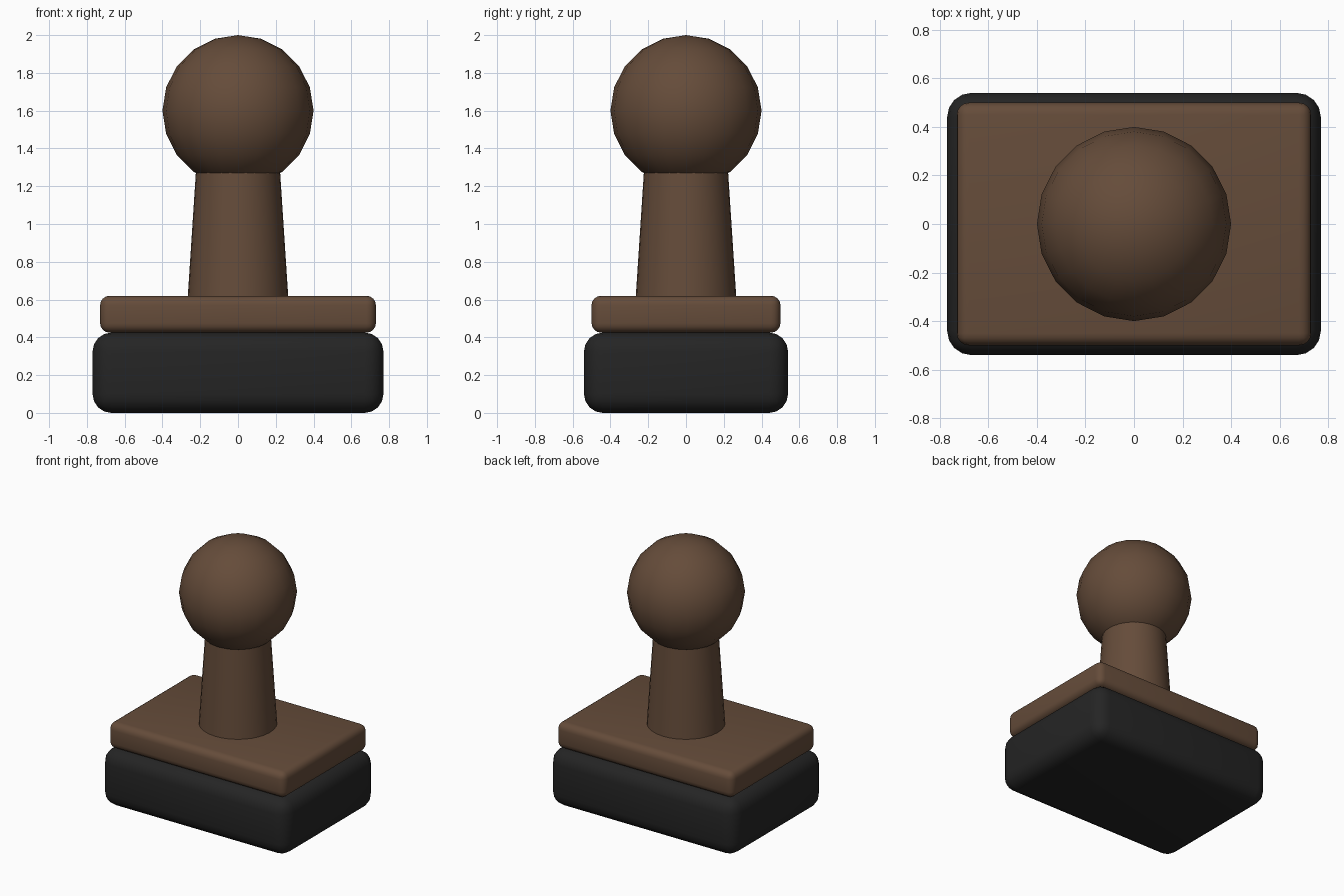
import bpy
from math import radians

cube = bpy.data.objects.get("Cube")
if cube:
    bpy.data.objects.remove(cube, do_unlink=True)


def make_material(name, colour):
    mat = bpy.data.materials.new(name)
    mat.use_nodes = True
    mat.diffuse_color = (*colour, 1)
    bsdf = mat.node_tree.nodes["Principled BSDF"]
    bsdf.inputs["Base Color"].default_value = (*colour, 1)
    bsdf.inputs["Roughness"].default_value = 0.6
    return mat


wood = make_material("brown wood", (0.13, 0.072, 0.042))
rubber = make_material("black rubber", (0.018, 0.018, 0.018))


def finish(name, mat, angle):
    obj = bpy.context.object
    obj.name = obj.data.name = name
    obj.data.materials.append(mat)
    bpy.ops.object.shade_smooth_by_angle(angle=radians(angle))
    return obj


def rounded_block(name, mat, width, depth, bottom, top, radius):
    bpy.ops.mesh.primitive_cube_add(size=1, location=(0, 0, (bottom + top) / 2))
    bpy.context.object.scale = (width, depth, top - bottom)
    bpy.ops.object.transform_apply(location=False, rotation=False, scale=True)
    bevel = bpy.context.object.modifiers.new("rounded edges", "BEVEL")
    bevel.width = radius
    bevel.segments = 4
    bpy.ops.object.modifier_apply(modifier=bevel.name)
    return finish(name, mat, 40)


# Stamp pad and the wooden plate above it
rounded_block("stamp_base", rubber, 1.54, 1.08, 0, 0.425, 0.1)
rounded_block("mount_plate", wood, 1.46, 1.0, 0.425, 0.62, 0.05)

# Tapered handle, running up into the knob
bpy.ops.mesh.primitive_cone_add(vertices=32, radius1=0.267, radius2=0.22,
                                depth=0.72, location=(0, 0, 0.96))
finish("handle", wood, 40)

# Round knob
bpy.ops.mesh.primitive_uv_sphere_add(segments=20, ring_count=10, radius=0.4,
                                     location=(0, 0, 1.6))
finish("knob", wood, 60)
